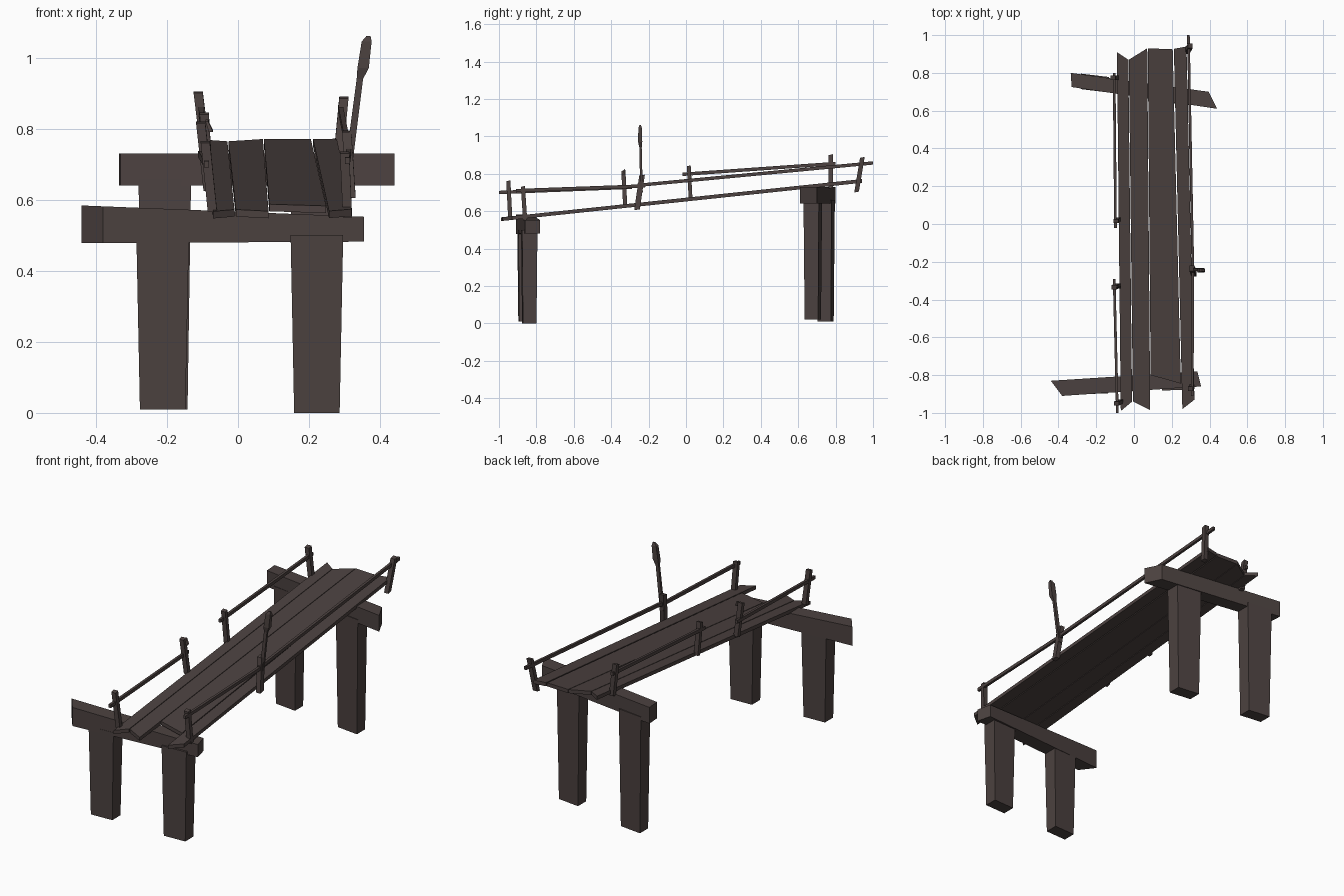
import bpy
import bmesh
from mathutils import Vector

cube = bpy.data.objects.get("Cube")
if cube:
    bpy.data.objects.remove(cube, do_unlink=True)

wood = bpy.data.materials.new("dark_brown_wood")
wood.use_nodes = True
wood.diffuse_color = (0.072, 0.054, 0.051, 1)
bsdf = wood.node_tree.nodes["Principled BSDF"]
bsdf.inputs["Base Color"].default_value = wood.diffuse_color
bsdf.inputs["Roughness"].default_value = 0.9


def loft(name, rings):
    """Skin a closed solid through matching rings of points."""
    bm = bmesh.new()
    loops = [[bm.verts.new(p) for p in ring] for ring in rings]
    for a, b in zip(loops, loops[1:]):
        for i in range(len(a)):
            j = (i + 1) % len(a)
            bm.faces.new((a[i], a[j], b[j], b[i]))
    bm.faces.new(loops[0][::-1])
    bm.faces.new(loops[-1])
    bmesh.ops.recalc_face_normals(bm, faces=bm.faces)
    mesh = bpy.data.meshes.new(name)
    bm.to_mesh(mesh)
    bm.free()
    mesh.materials.append(wood)
    obj = bpy.data.objects.new(name, mesh)
    bpy.context.collection.objects.link(obj)
    return obj


def slab(name, plan, low, high):
    """Plan outline between two height functions of x and y."""
    return loft(name, [[(x, y, f(x, y)) for x, y in plan] for f in (low, high)])


def post(name, start, end, wx, wy, top=1.0):
    """Upright timber, optionally narrowed at the top."""
    rings = []
    for (x, y, z), s in ((start, 1.0), (end, top)):
        a, b = wx * s / 2, wy * s / 2
        rings.append([(x - a, y - b, z), (x + a, y - b, z),
                      (x + a, y + b, z + 0.005), (x - a, y + b, z + 0.005)])
    return loft(name, rings)


def rail(name, start, end, wx=0.014, wz=0.018):
    """Handrail running lengthwise."""
    a, b = wx / 2, wz / 2
    return loft(name, [[(x - a, y, z - b), (x + a, y, z - b),
                        (x + a, y, z + b), (x - a, y, z + b)]
                       for x, y, z in (start, end)])


# Sloping deck of long planks with ragged ends
def deck_top(x, y):
    return 0.672 + 0.106 * y


def deck_bottom(x, y):
    return deck_top(x, y) - 0.02


planks = {
    "right_plank": [(-0.07, -0.99), (-0.01, -0.94), (-0.03, 0.87), (-0.09, 0.91)],
    "inner_plank": [(-0.006, -0.94), (0.086, -0.985), (0.07, 0.93), (-0.027, 0.87)],
    "wide_plank": [(0.088, -0.80), (0.248, -0.845), (0.205, 0.925), (0.073, 0.93)],
    "left_plank": [(0.256, -0.98), (0.32, -0.93), (0.278, 0.94), (0.211, 0.927)],
}
for name, plan in planks.items():
    slab(name, plan, deck_bottom, deck_top)

# Cross beams under both ends
slab("front_beam", [(-0.44, -0.83), (-0.38, -0.91), (0.355, -0.86), (0.335, -0.78)],
     lambda x, y: 0.48 + 0.005 * x, lambda x, y: 0.566 - 0.04 * x)
slab("back_beam", [(-0.335, 0.80), (-0.33, 0.725), (0.44, 0.61), (0.395, 0.70)],
     lambda x, y: 0.64, lambda x, y: 0.73)

# Thick legs, slightly tapered
def leg(name, x, y, base, head, turn):
    rings = []
    for z, wx, wy in ((base, 0.064, 0.036), (head, 0.074, 0.041)):
        corners = [(-wx, -wy), (wx, -wy), (wx, wy), (-wx, wy)]
        rings.append([(x + a, y + b + a * turn, z) for a, b in corners])
    return loft(name, rings)


leg("front_right_leg", -0.212, -0.858, 0.01, 0.50, 0.04)
leg("front_left_leg", 0.222, -0.838, 0.0, 0.50, 0.04)
leg("back_right_leg", -0.206, 0.746, 0.01, 0.66, -0.12)
leg("back_left_leg", 0.222, 0.678, 0.02, 0.66, -0.12)

# Handrail posts, leaning outward
post("right_post_front", (-0.072, -0.94, 0.565), (-0.092, -0.95, 0.76), 0.026, 0.022)
post("right_post_broken", (-0.084, -0.325, 0.625), (-0.105, -0.335, 0.815), 0.026, 0.022)
post("right_post_middle", (-0.084, 0.025, 0.655), (-0.095, 0.015, 0.84), 0.026, 0.02)
post("right_post_back", (-0.09, 0.775, 0.72), (-0.112, 0.775, 0.90), 0.026, 0.024)
post("left_post_front", (0.308, -0.86, 0.55), (0.30, -0.872, 0.73), 0.026, 0.022)
post("left_post_middle", (0.318, -0.262, 0.605), (0.306, -0.235, 0.79), 0.026, 0.03)
post("left_post_back", (0.28, 0.912, 0.70), (0.298, 0.943, 0.885), 0.026, 0.025)

# Handrails on each side
rail("right_rail_front", (-0.088, -1.0, 0.70), (-0.105, -0.29, 0.728))
rail("right_rail_back", (-0.098, -0.02, 0.797), (-0.105, 0.80, 0.855))
rail("left_rail_front", (0.308, -0.91, 0.71), (0.312, -0.22, 0.735))
rail("left_rail_back", (0.312, -0.26, 0.738), (0.288, 1.0, 0.858))
# Splinter hanging from a right post
post("loose_splinter", (-0.076, -0.335, 0.79), (-0.088, -0.33, 0.86 - 0.04), 0.012, 0.012, 0.6)

# Tall slanting pole with a faceted pointed head
pole = []
for x, y, z, r in ((0.312, -0.238, 0.70, 0.010), (0.343, -0.243, 0.94, 0.009),
                   (0.352, -0.245, 0.97, 0.016), (0.362, -0.245, 1.045, 0.014),
                   (0.367, -0.245, 1.06, 0.006)):
    c = Vector((x, y, z))
    pole.append([c + Vector((a * r, b * r, 0)) for a, b in
                 ((-1, -0.7), (1, -0.7), (1, 0.7), (-1, 0.7))])
loft("tall_pole", pole)
